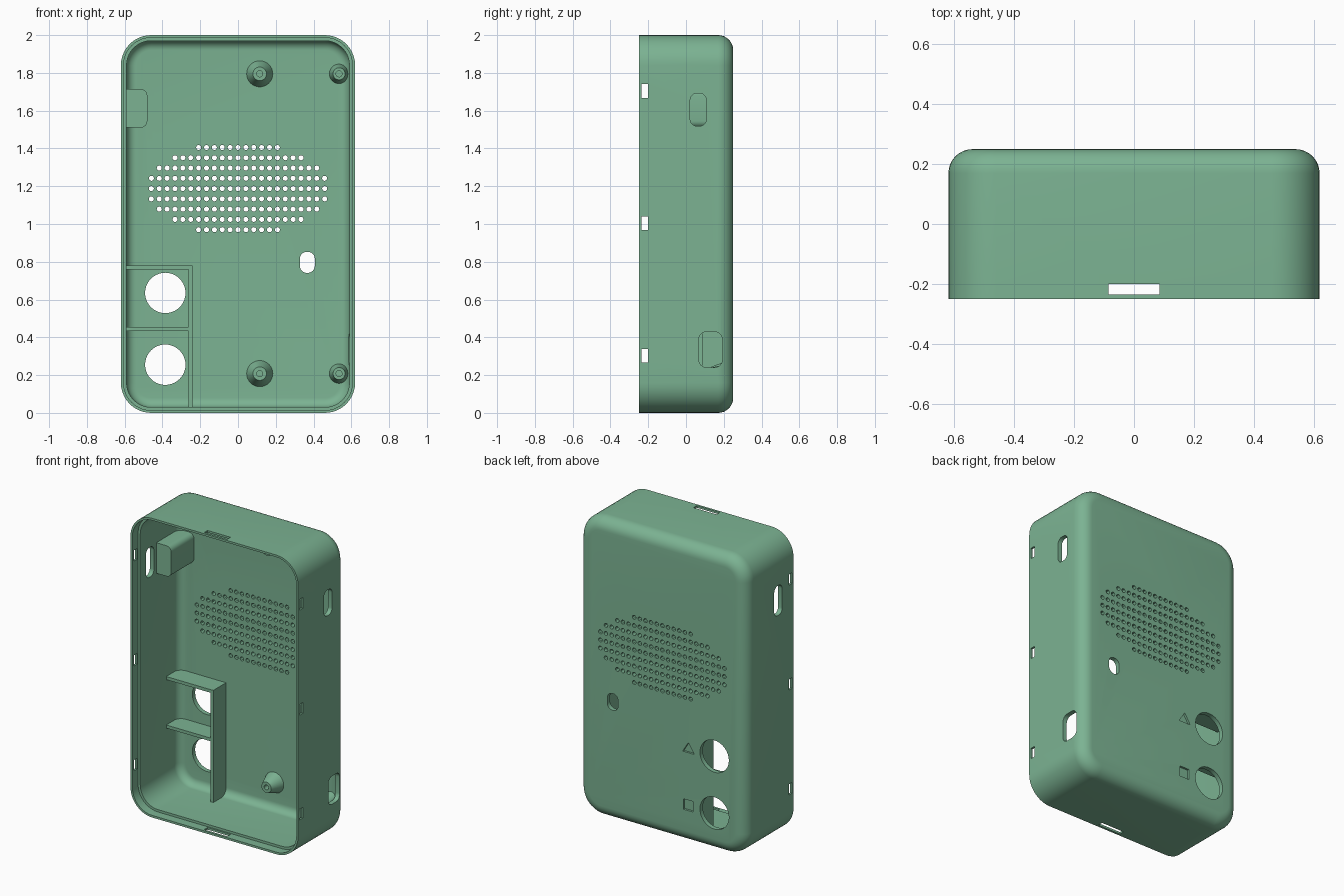
import bpy, bmesh, math

if "Cube" in bpy.data.objects:
    bpy.data.objects.remove(bpy.data.objects["Cube"])

green = bpy.data.materials.new("sage_green")
green.diffuse_color = (0.20, 0.45, 0.29, 1)
green.use_nodes = True
green.node_tree.nodes["Principled BSDF"].inputs["Base Color"].default_value = green.diffuse_color


def finish(bm, name, smooth=True):
    bmesh.ops.recalc_face_normals(bm, faces=bm.faces)
    me = bpy.data.meshes.new(name)
    bm.to_mesh(me)
    bm.free()
    me.materials.append(green)
    ob = bpy.data.objects.new(name, me)
    bpy.context.collection.objects.link(ob)
    if smooth:
        shade(ob)
    return ob


def shade(ob):
    bpy.ops.object.select_all(action='DESELECT')
    ob.select_set(True)
    bpy.context.view_layer.objects.active = ob
    bpy.ops.object.shade_smooth_by_angle(angle=math.radians(30))


def rrect(cx, cy, hw, hh, r, n=6):
    """Outline of a rounded rectangle."""
    pts = []
    for k, (sx, sy) in enumerate([(1, 1), (-1, 1), (-1, -1), (1, -1)]):
        for i in range(n + 1):
            a = math.pi / 2 * (k + i / n)
            pts.append((cx + sx * (hw - r) + r * math.cos(a),
                        cy + sy * (hh - r) + r * math.sin(a)))
    return pts


def rect(u0, u1, v0, v1):
    return [(u0, v0), (u1, v0), (u1, v1), (u0, v1)]


def circle(cx, cy, r, n):
    return [(cx + r * math.cos(2 * math.pi * i / n),
             cy + r * math.sin(2 * math.pi * i / n)) for i in range(n)]


def place(u, v, d, axis):
    return {'x': (d, u, v), 'y': (u, d, v), 'z': (u, v, d)}[axis]


def loft(bm, rings):
    """Skin a list of point rings and cap both ends."""
    loops = [[bm.verts.new(p) for p in ring] for ring in rings]
    n = len(loops[0])
    for a, b in zip(loops, loops[1:]):
        for i in range(n):
            bm.faces.new((a[i], a[(i + 1) % n], b[(i + 1) % n], b[i]))
    bm.faces.new(loops[0])
    bm.faces.new(loops[-1])


def prism(bm, pts, axis, lo, hi):
    loft(bm, [[place(u, v, d, axis) for u, v in pts] for d in (lo, hi)])


# Case shell: back panel, rounded edge, stepped front rim, hollow inside
def arc(inset, radius):
    return [(inset + radius * (1 - math.cos(a)), 0.17 + radius * math.sin(a))
            for a in (math.pi / 2 * i / 8 for i in range(9))]


profile = arc(0, 0.08)[::-1] + [(0, -0.25), (0.014, -0.25), (0.014, -0.19),
                                (0.03, -0.19)] + arc(0.03, 0.05)
bm = bmesh.new()
loft(bm, [[place(u, v, y, 'y') for u, v in
           rrect(0, 1, 0.62 - i, 1 - i, 0.16 - i, 10)] for i, y in profile])
shell = finish(bm, "case_shell", False)

# Openings, gathered in one cutter
bm = bmesh.new()
for row, half in enumerate([5, 8, 10, 11, 11, 11, 10, 8, 5]):    # speaker grille
    for col in range(-half, half + 1):
        prism(bm, circle(col * 0.0417, 1.405 - row * 0.0544, 0.0135, 12), 'y', 0.15, 0.3)
for z in (0.255, 0.635):                                         # button holes
    prism(bm, circle(-0.385, z, 0.107, 40), 'y', 0.15, 0.3)
prism(bm, rrect(0.367, 0.797, 0.04, 0.056, 0.038), 'y', 0.15, 0.3)
prism(bm, [(-0.235, 0.607), (-0.15, 0.607), (-0.1925, 0.675)], 'y', 0.236, 0.3)
prism(bm, rect(-0.225, -0.155, 0.22, 0.29), 'y', 0.236, 0.3)     # engraved square
prism(bm, rrect(0.065, 1.605, 0.043, 0.086, 0.035), 'x', 0.56, 0.7)
prism(bm, rrect(0.13, 0.335, 0.062, 0.094, 0.04), 'x', 0.56, 0.7)
prism(bm, rrect(-0.088, 1.61, 0.042, 0.1, 0.036), 'x', -0.7, -0.56)
for lo, hi in ((-0.7, -0.56), (0.56, 0.7)):                      # side snap slots
    for z in (0.302, 1.003, 1.704):
        prism(bm, rect(-0.235, -0.2, z - 0.036, z + 0.036), 'x', lo, hi)
for lo, hi in ((-0.1, 0.06), (1.94, 2.1)):                       # end snap slots
    prism(bm, rect(-0.085, 0.085, -0.235, -0.2), 'z', lo, hi)
cutter = finish(bm, "opening_cutter", False)
cutter.hide_render = True

mod = shell.modifiers.new("openings", 'BOOLEAN')
mod.operation = 'DIFFERENCE'
mod.solver = 'EXACT'
mod.object = cutter
bpy.context.view_layer.objects.active = shell
bpy.ops.object.modifier_apply(modifier=mod.name)
bpy.data.objects.remove(cutter)
shade(shell)

# Button compartment walls
bm = bmesh.new()
prism(bm, rect(-0.263, -0.242, 0.025, 0.78), 'y', 0.085, 0.222)
finish(bm, "compartment_wall", False)
for name, z in (("lower_shelf", 0.445), ("upper_shelf", 0.769)):
    bm = bmesh.new()
    prism(bm, rect(-0.595, -0.255, z - 0.0105, z + 0.0105), 'y', 0.085, 0.222)
    finish(bm, name, False)

# Block on the left wall, rounded on its free side
bm = bmesh.new()
outline = [(max(u, -0.595), v) for u, v in rrect(-0.56, 1.612, 0.08, 0.102, 0.035)]
outline = [p for i, p in enumerate(outline) if p not in outline[:i]]
outline = [p for p in outline if p[0] > -0.595] + [(-0.595, 1.714), (-0.595, 1.51)]
outline.sort(key=lambda p: math.atan2(p[1] - 1.612, p[0] + 0.55))
prism(bm, outline, 'y', -0.02, 0.222)
finish(bm, "wall_block")

# Conical screw posts with blind holes
for side, x, r0, r1 in (("inner", 0.115, 0.07, 0.036), ("outer", 0.535, 0.052, 0.032)):
    for level, z in (("lower", 0.208), ("upper", 1.795)):
        bm = bmesh.new()
        loft(bm, [[place(u, v, y, 'y') for u, v in circle(x, z, r, 32)] for r, y in
                  ((r0, 0.222), (r1, 0.135), (0.016, 0.135), (0.016, 0.2))])
        finish(bm, f"{level}_{side}_screw_post")
